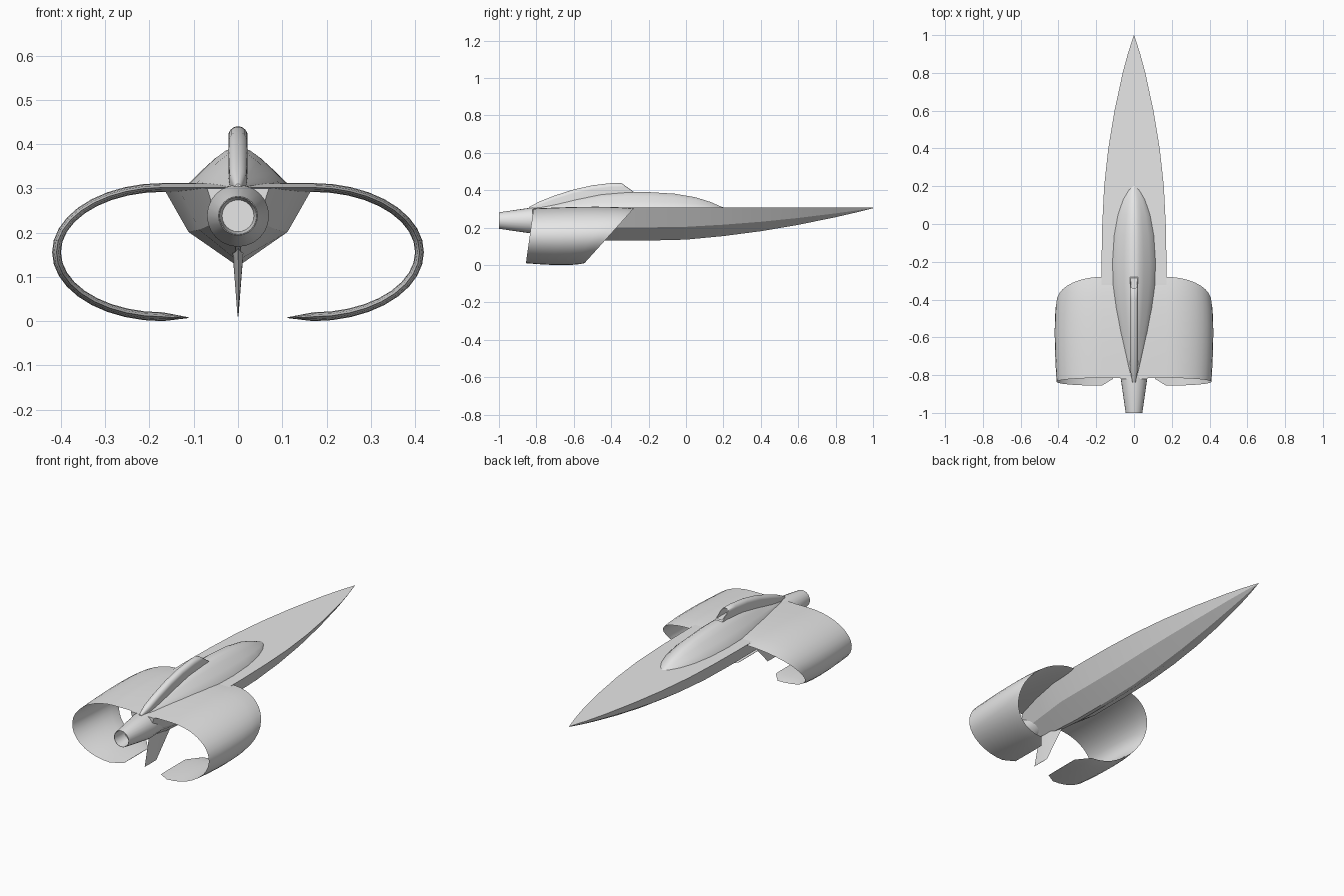
import bpy
import bmesh
from math import sin, cos, pi, radians

cube = bpy.data.objects.get("Cube")
if cube:
    bpy.data.objects.remove(cube, do_unlink=True)

grey = bpy.data.materials.new("light_grey")
grey.use_nodes = True
grey.diffuse_color = (0.8, 0.8, 0.8, 1)
grey.node_tree.nodes["Principled BSDF"].inputs["Base Color"].default_value = (0.8, 0.8, 0.8, 1)


def loft(name, rings, angle=30, caps=True, mirror=False):
    """Skin a list of closed rings with equal point counts."""
    bm = bmesh.new()
    loops = [[bm.verts.new(p) for p in ring] for ring in rings]
    count = len(loops[0])
    for a, b in zip(loops, loops[1:]):
        for i in range(count):
            j = (i + 1) % count
            bm.faces.new((a[i], a[j], b[j], b[i]))
    if caps:
        bm.faces.new(loops[0])
        bm.faces.new(loops[-1])
    if mirror:
        copy = bmesh.ops.duplicate(bm, geom=bm.verts[:] + bm.edges[:] + bm.faces[:])["geom"]
        for v in copy:
            if isinstance(v, bmesh.types.BMVert):
                v.co.x *= -1
    bmesh.ops.remove_doubles(bm, verts=bm.verts, dist=0.0004)
    bmesh.ops.recalc_face_normals(bm, faces=bm.faces)
    mesh = bpy.data.meshes.new(name)
    bm.to_mesh(mesh)
    bm.free()
    mesh.materials.append(grey)
    obj = bpy.data.objects.new(name, mesh)
    bpy.context.collection.objects.link(obj)
    bpy.ops.object.select_all(action="DESELECT")
    obj.select_set(True)
    bpy.context.view_layer.objects.active = obj
    bpy.ops.object.shade_smooth_by_angle(angle=radians(angle))
    return obj


def symmetric(half):
    """Complete a right-hand outline of (x, y, z) points across x = 0."""
    return half + [(-x, y, z) for x, y, z in reversed(half)]


# Hull: flat deck, chined sides and a narrow keel
def hull_ring(y, w, bottom, top=0.307):
    d = top - bottom
    return symmetric([(w, y, top), (0.65 * w, y, top - 0.6 * d), (0.06 * w, y, bottom)])


hull_stations = [(1.0, 0.001, 0.304), (0.9, 0.033, 0.279), (0.8, 0.06, 0.256),
                 (0.6, 0.103, 0.215), (0.4, 0.136, 0.181), (0.2, 0.158, 0.155),
                 (0.0, 0.168, 0.136), (-0.2, 0.172, 0.131), (-0.45, 0.172, 0.131)]
hull_rings = [hull_ring(*s) for s in hull_stations]
hull_rings += [hull_ring(-0.62, 0.135, 0.142, 0.303), hull_ring(-0.82, 0.07, 0.175, 0.3)]
loft("hull", hull_rings, 22)


# Tail nozzle with a hollow end
def circle(y, r, n=24):
    return [(r * cos(2 * pi * i / n), y, 0.238 + r * sin(2 * pi * i / n)) for i in range(n)]


loft("nozzle", [circle(-0.55, 0.058), circle(-0.82, 0.07), circle(-1, 0.044),
                circle(-1, 0.042), circle(-0.92, 0.036)])


# Ring wing: thin aerofoil swept along a flat top and a half ellipse
def wing_ring(x, z, nx, nz, lead, trail, thick):
    profile = [(0, 0), (0.08, 0.5), (0.2, 0.85), (0.38, 1), (0.6, 0.85), (0.8, 0.5), (1, 0)]
    outline = profile + [(f, -t) for f, t in profile[-2:0:-1]]
    return [(x + nx * t * thick, lead + (trail - lead) * f, z + nz * t * thick)
            for f, t in outline]


def edges(z):
    drop = 0.302 - z
    return -0.28 - 0.9 * drop, -0.815 - 0.14 * drop


wing_rings = [wing_ring(0, 0.302, 0, 1, *edges(0.302), 0.01)]
steps = 18
for k in range(steps + 1):
    a = pi / 2 - pi * k / steps
    x, z = 0.17 + 0.24 * cos(a), 0.156 + 0.146 * sin(a)
    wing_rings.append(wing_ring(x, z, cos(a), sin(a), *edges(z), 0.01))
wing_rings.append(wing_ring(0.112, 0.008, 0, -1, -0.61, -0.82, 0.001))
loft("ring_wing", wing_rings, 35, mirror=True)


# Canopy fairing: ridged dome that tapers to the tail
def canopy_ring(y, w, top):
    h = top - 0.305
    shape = [(1, -0.02), (0.98, 0.06), (0.72, 0.4), (0.45, 0.73), (0.24, 0.93), (0.1, 0.99)]
    return symmetric([(w * u, y, 0.305 + h * v) for u, v in shape])


canopy_stations = [(0.205, 0.004, 0.306), (0.18, 0.03, 0.316), (0.13, 0.058, 0.338),
                   (0.05, 0.086, 0.363), (-0.06, 0.106, 0.382), (-0.2, 0.115, 0.391),
                   (-0.32, 0.112, 0.392), (-0.45, 0.097, 0.382), (-0.58, 0.072, 0.358),
                   (-0.7, 0.042, 0.331), (-0.82, 0.012, 0.31)]
loft("canopy", [canopy_ring(*s) for s in canopy_stations], 40)


# Dorsal intake: round-topped spine with a slanted hollow mouth
def spine_ring(y, w, base, top, slant=0.0):
    half = [(w, base)]
    half += [(w * cos(a), top - w + w * sin(a)) for a in (pi * i / 12 for i in range(6))]
    return symmetric([(x, y - slant * (z - base), z) for x, z in half])


loft("dorsal_intake", [
    spine_ring(-0.42, 0.012, 0.4, 0.43),
    spine_ring(-0.286, 0.018, 0.396, 0.436, 1.4),
    spine_ring(-0.28, 0.022, 0.39, 0.44, 1.4),
    spine_ring(-0.4, 0.022, 0.36, 0.439),
    spine_ring(-0.5, 0.022, 0.33, 0.427),
    spine_ring(-0.6, 0.022, 0.3, 0.405),
    spine_ring(-0.7, 0.021, 0.3, 0.373),
    spine_ring(-0.78, 0.019, 0.3, 0.342),
    spine_ring(-0.84, 0.008, 0.298, 0.31)], 40)


# Ventral fin: swept blade, thick at the root and sharp at the tip
def fin_ring(z, lead, trail, t):
    middle = lead + 0.45 * (trail - lead)
    return [(0, lead, z), (t, middle, z), (0, trail, z), (-t, middle, z)]


fin = loft("ventral_fin", [fin_ring(0.19, -0.53, -0.755, 0.015),
                           fin_ring(0.01, -0.7, -0.8, 0.001)])
